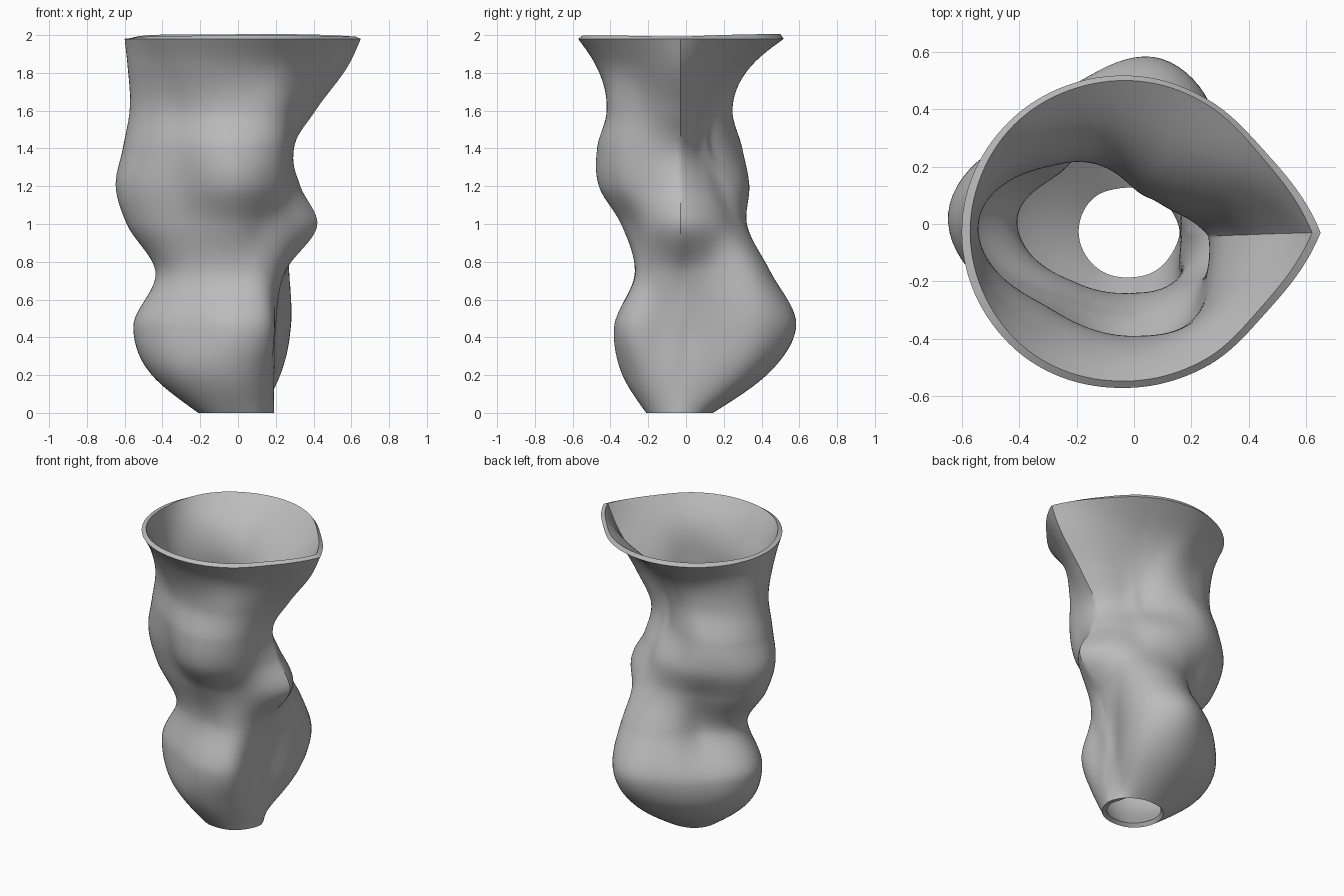
import bpy, bmesh, math

if "Cube" in bpy.data.objects:
    bpy.data.objects.remove(bpy.data.objects["Cube"], do_unlink=True)

# Cross-sections: height -> radii (hundredths) at each angle, from the crease at +x
ANGLES = (0, 30, 60, 80, 110, 135, 172, 225, 270, 300, 330, 360)
SECTIONS = {
    0.00: (19, 18, 17, 17, 18, 20, 21, 20, 18, 18, 18),
    0.20: (19, 23, 40, 45, 45, 45, 46, 35, 30, 26, 21),
    0.45: (20, 25, 52, 61, 56, 53, 56, 37, 35, 33, 22),
    0.75: (25, 30, 46, 48, 43, 36, 44, 29, 24, 25, 25),
    1.00: (42, 36, 33, 34, 37, 41, 59, 36, 31, 28, 32),
    1.20: (33, 27, 25, 29, 38, 49, 65, 42, 43, 38, 32),
    1.40: (29, 19, 17, 18, 29, 46, 61, 44, 44, 41, 33),
    1.60: (41, 23, 18, 19, 28, 38, 57, 42, 39, 40, 37),
    1.85: (59, 41, 35, 36, 41, 45, 58, 51, 45, 44, 46),
    1.98: (65, 54, 53, 54, 56, 58, 60, 58, 54, 53, 54),
}
CENTRE_Y = -0.03
AROUND, UP = 120, 100


def smooth_value(xs, ys, x):
    """Cubic Hermite interpolation through the given points."""
    last = len(xs) - 1
    i = 0
    while i < last - 1 and x > xs[i + 1]:
        i += 1

    def step(k):
        return (ys[k + 1] - ys[k]) / (xs[k + 1] - xs[k])

    def slope(k):
        if k == 0:
            return (3 * step(0) - slope(1)) / 2
        if k == last:
            return (3 * step(last - 1) - slope(last - 1)) / 2
        before, after = xs[k] - xs[k - 1], xs[k + 1] - xs[k]
        return (step(k - 1) * after + step(k) * before) / (before + after)

    h = xs[i + 1] - xs[i]
    t = (x - xs[i]) / h
    return ((1 + 2 * t) * (1 - t) ** 2 * ys[i] + t * (1 - t) ** 2 * h * slope(i)
            + t * t * (3 - 2 * t) * ys[i + 1] + t * t * (t - 1) * h * slope(i + 1))


# Loft the outer skin; the angular spline is open at the crease so it stays sharp
heights = list(SECTIONS)
columns = list(zip(*SECTIONS.values()))
bm = bmesh.new()
rings = []
for j in range(UP + 1):
    z = heights[-1] * j / UP
    radii = [smooth_value(heights, col, z) / 100 for col in columns]
    radii.append(radii[0])
    ring = []
    for k in range(AROUND):
        degrees = 360 * k / AROUND
        a = math.radians(degrees)
        r = smooth_value(ANGLES, radii, degrees)
        ring.append(bm.verts.new((r * math.cos(a), CENTRE_Y + r * math.sin(a), z)))
    rings.append(ring)
for low, high in zip(rings, rings[1:]):
    for k in range(AROUND):
        n = (k + 1) % AROUND
        bm.faces.new((low[k], low[n], high[n], high[k]))

mesh = bpy.data.meshes.new("vase_body")
bm.to_mesh(mesh)
bm.free()
vase = bpy.data.objects.new("vase_body", mesh)
bpy.context.collection.objects.link(vase)

# Wall thickness, open at both ends
wall = vase.modifiers.new("wall", "SOLIDIFY")
wall.thickness = 0.03
wall.offset = -1
wall.use_even_offset = True

# Plain grey clay
clay = bpy.data.materials.new("grey_clay")
clay.use_nodes = True
clay.diffuse_color = (0.5, 0.5, 0.5, 1)
clay.node_tree.nodes["Principled BSDF"].inputs["Base Color"].default_value = (0.5, 0.5, 0.5, 1)
mesh.materials.append(clay)

bpy.ops.object.select_all(action="DESELECT")
vase.select_set(True)
bpy.context.view_layer.objects.active = vase
bpy.ops.object.modifier_apply(modifier="wall")
bpy.ops.object.shade_smooth_by_angle(angle=math.radians(35))
